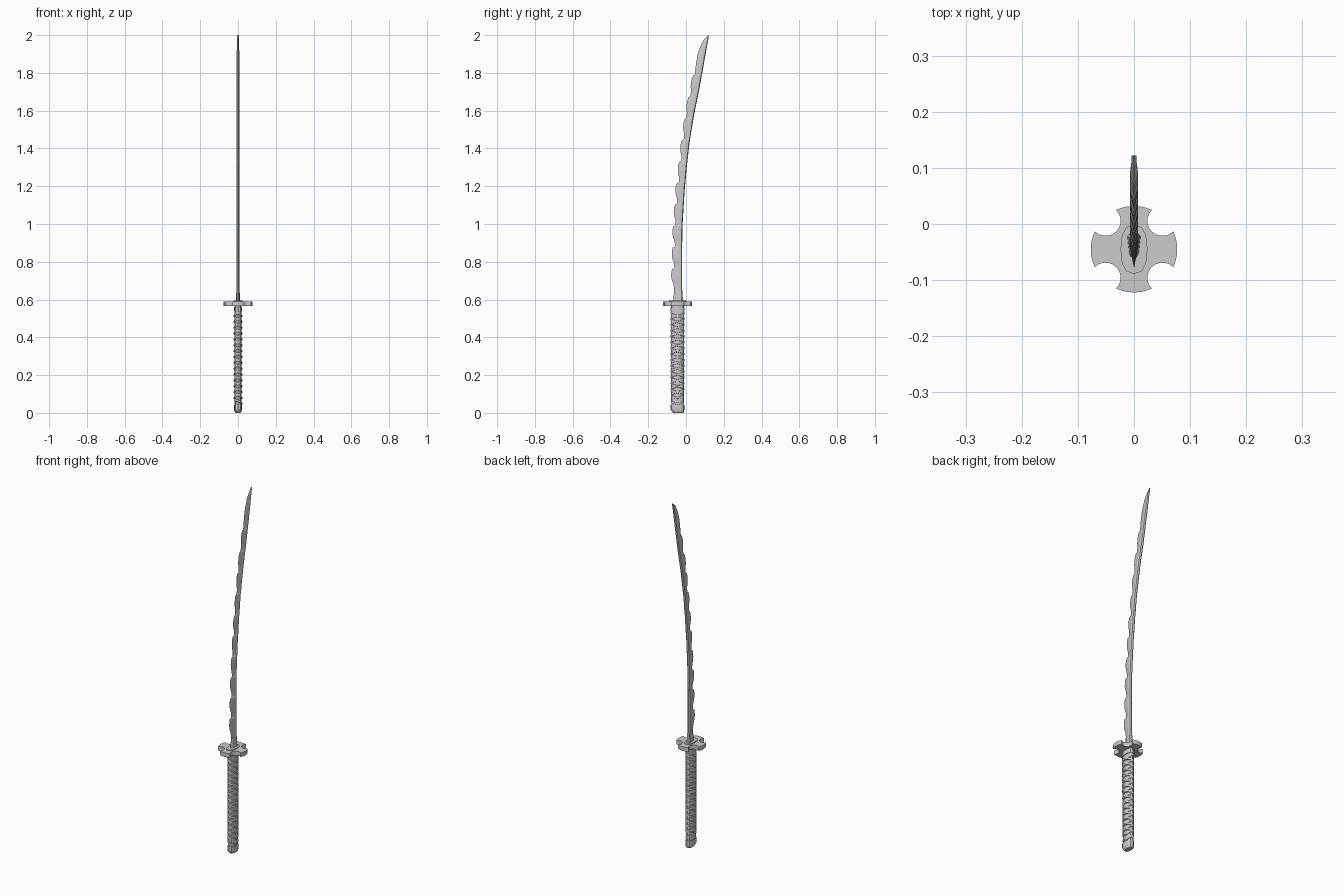
import bpy, bmesh, math

if "Cube" in bpy.data.objects:
    bpy.data.objects.remove(bpy.data.objects["Cube"])

CY = -0.045  # handle and guard axis


def make(name, verts, faces):
    mesh = bpy.data.meshes.new(name)
    mesh.from_pydata(verts, [], faces)
    bm = bmesh.new()
    bm.from_mesh(mesh)
    bmesh.ops.recalc_face_normals(bm, faces=bm.faces)
    bm.to_mesh(mesh)
    bm.free()
    obj = bpy.data.objects.new(name, mesh)
    bpy.context.collection.objects.link(obj)
    return obj


def loft(name, rings):
    """Skin a stack of closed rings and cap both ends."""
    n = len(rings[0])
    verts = [p for r in rings for p in r]
    faces = [(i * n + j, i * n + (j + 1) % n, (i + 1) * n + (j + 1) % n, (i + 1) * n + j)
             for i in range(len(rings) - 1) for j in range(n)]
    faces += [tuple(range(n))[::-1], tuple(range(len(verts) - n, len(verts)))]
    return make(name, verts, faces)


def interp(table, t):
    for (a, va), (b, vb) in zip(table, table[1:]):
        if t <= b:
            return va + (vb - va) * max(0, t - a) / (b - a)
    return table[-1][1]


def oval(rx, ry, z, n=12, cy=CY):
    pts = []
    for k in range(n):
        a = 2 * math.pi * k / n
        c, s = math.cos(a), math.sin(a)
        pts.append((rx * math.copysign(abs(c) ** 0.8, c), cy + ry * math.copysign(abs(s) ** 0.8, s), z))
    return pts


# Blade: wedge section swept along a curved spine with a toothed cutting edge
SPINE = [(0.59, -0.02), (0.85, -0.021), (1.0, -0.018), (1.18, -0.007), (1.32, 0.006), (1.44, 0.02),
         (1.58, 0.043), (1.71, 0.070), (1.85, 0.095), (2.0, 0.122)]
EDGE = [(0.59, -0.058), (0.65, -0.063), (0.78, -0.061), (1.0, -0.055), (1.2, -0.040), (1.4, -0.018),
        (1.6, 0.008), (1.8, 0.048), (1.85, 0.053), (1.9, 0.062), (1.95, 0.080), (1.98, 0.098), (2.0, 0.1215)]
TOOTH = [(0, 0), (0.25, 0.003), (0.42, 0.011), (0.6, 0.015), (0.8, 0.015), (0.95, 0.011), (1, 0)]
T0, T1, TEETH = 0.653, 1.79, 10
STEP = (T1 - T0) / TEETH

levels = [(0.59, 0), (0.62, 0)]
for k in range(TEETH):
    amp = 1.1 - 0.04 * k
    levels += [(T0 + (k + f) * STEP, d * amp) for f, d in TOOTH[:-1]]
levels += [(z, 0) for z in (1.79, 1.82, 1.85, 1.88, 1.9, 1.925, 1.95, 1.965, 1.98, 1.99, 2.0)]
rings = []
for z, d in levels:
    s, e = interp(SPINE, z), interp(EDGE, z) - d
    w = interp([(0.59, 0.0078), (1.9, 0.0072), (2.0, 0.004)], z)
    ridge = s - (s - e) * 0.35
    back = s - min(0.004, (s - e) * 0.1)
    rings.append([(0, e, z), (w, ridge, z), (w * 0.85, back, z), (0, s, z), (-w * 0.85, back, z), (-w, ridge, z)])
loft("blade", rings)


# Blade collar: tapered wedge sleeve at the blade root
def collar(w, y0, y1, z):
    return [(0, y0, z), (w * 0.7, y0 + 0.012, z), (w, y1 - 0.006, z), (w * 0.6, y1, z),
            (-w * 0.6, y1, z), (-w, y1 - 0.006, z), (-w * 0.7, y0 + 0.012, z)]


loft("blade_collar", [collar(0.012, -0.066, -0.016, 0.588), collar(0.0085, -0.064, -0.019, 0.65)])

# Guard: disc with four round bites
R, BITE = 0.077, 0.027
outline = []
for q in range(4):
    base = q * math.pi / 2
    for k in range(7):
        a = base + math.radians(-24.5 + 49 * k / 6)
        outline.append((R * math.cos(a), R * math.sin(a)))
    d = base + math.pi / 4
    cx, cy = 0.0718 * math.cos(d), 0.0718 * math.sin(d)
    for k in range(1, 10):
        a = d - math.pi / 2 - math.pi * k / 10
        outline.append((cx + BITE * math.cos(a), cy + BITE * math.sin(a)))
loft("guard", [[(x, y + CY, z) for x, y in outline] for z in (0.567, 0.59)])

# Spacers above and below the guard
loft("upper_spacer", [oval(0.024, 0.044, z) for z in (0.589, 0.594)])
loft("lower_spacer", [oval(0.018, 0.034, z) for z in (0.55, 0.568)])

# Handle core with end fittings
loft("handle_core", [oval(0.0175, 0.033, 0.03), oval(0.0175, 0.035, 0.552)])
loft("handle_top_ring", [oval(0.021, 0.038, z) for z in (0.54, 0.557)])
loft("pommel", [oval(0.014, 0.027, 0.0, cy=-0.041), oval(0.019, 0.032, 0.008, cy=-0.042),
                oval(0.021, 0.036, 0.018), oval(0.021, 0.036, 0.042)])

# Handle wrap: two sets of ribbons winding in opposite directions
PITCH, HALF, Z0, Z1, SIDES = 0.031, 0.0055, 0.048, 0.536, 24


def wrap(name, direction, lift):
    verts, faces = [], []
    for start in range(2):
        turns = int((Z1 - Z0) / (2 * PITCH) * SIDES)
        rings = []
        for k in range(turns - start * SIDES // 2 + 1):
            a = direction * 2 * math.pi * k / SIDES
            z = Z0 + start * PITCH + 2 * PITCH * k / SIDES
            c, s = math.cos(a), math.sin(a)
            bump = lift * abs(c) ** 4
            grow = interp([(Z0, 0), (Z1, 0.0015)], z)
            sx, sy = (math.copysign(abs(v) ** 0.8, v) for v in (c, s))
            outer, inner = (0.0195 + bump, 0.0355 + grow), (0.016, 0.032)
            rings.append([(rx * sx, CY + ry * sy, z + dz) for (rx, ry), dz in
                          ((inner, -HALF), (outer, -HALF * 0.8), (outer, HALF * 0.8), (inner, HALF))])
        o = len(verts)
        verts += [p for r in rings for p in r]
        for i in range(len(rings) - 1):
            for j in range(4):
                b, t = o + i * 4, o + i * 4 + 4
                faces.append((b + j, b + (j + 1) % 4, t + (j + 1) % 4, t + j))
        faces += [(o, o + 1, o + 2, o + 3), tuple(range(len(verts) - 4, len(verts)))]
    make(name, verts, faces)


wrap("handle_wrap_under", 1, 0.0010)
wrap("handle_wrap_over", -1, 0.0030)
